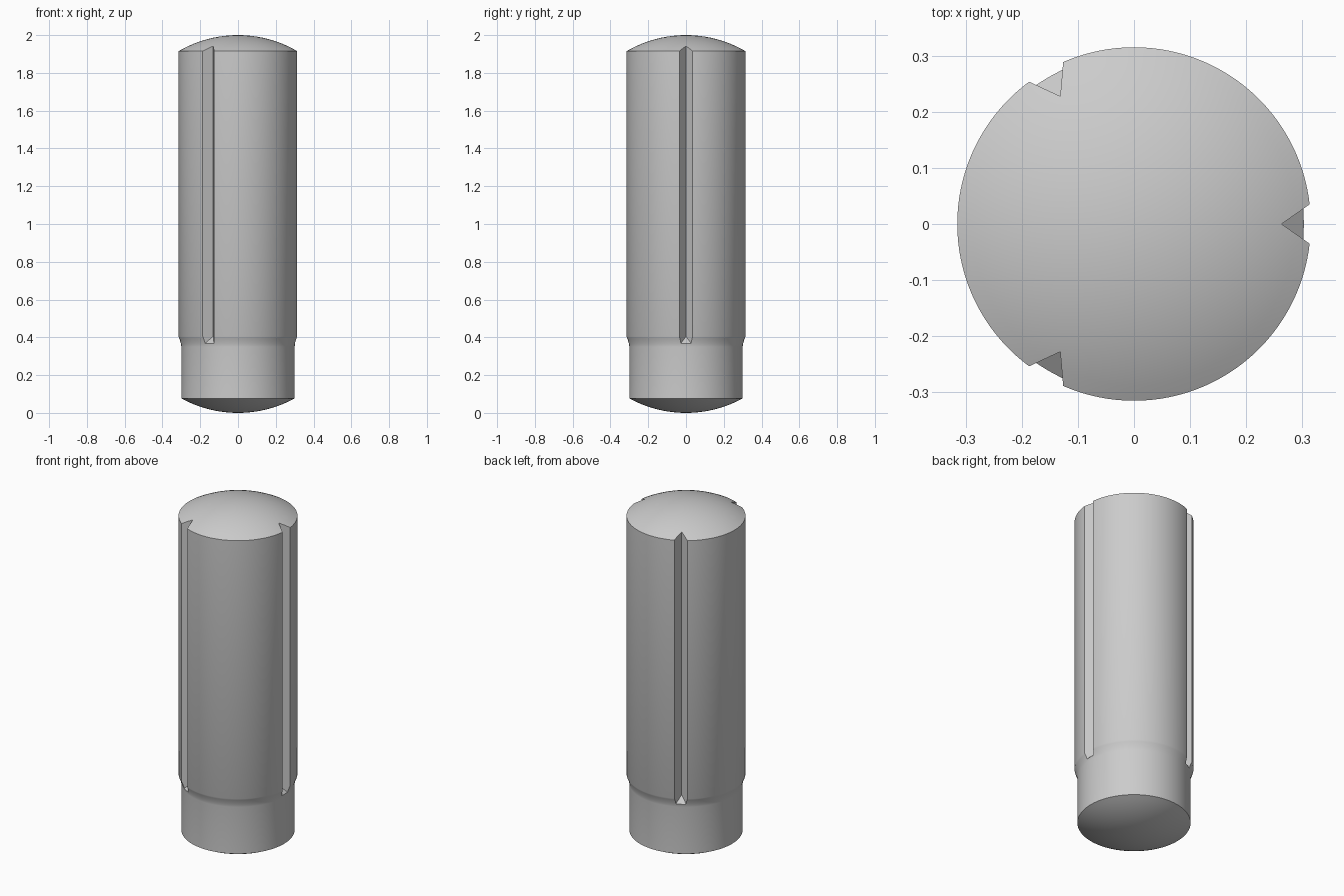
import bpy, bmesh, math
from mathutils import Matrix, Vector

if "Cube" in bpy.data.objects:
    bpy.data.objects.remove(bpy.data.objects["Cube"])

R_TOP, R_LOW, R_DOME, SEG = 0.315, 0.30, 0.625, 128


def dome(radius, steps=12):
    # radius and sagitta pairs from the pole to the rim of a spherical end
    pts = []
    for i in range(steps + 1):
        r = radius * i / steps
        pts.append((r, R_DOME - math.sqrt(R_DOME ** 2 - r * r)))
    return pts


def make_object(name, bm):
    bmesh.ops.recalc_face_normals(bm, faces=bm.faces)
    mesh = bpy.data.meshes.new(name)
    bm.to_mesh(mesh)
    bm.free()
    obj = bpy.data.objects.new(name, mesh)
    bpy.context.collection.objects.link(obj)
    return obj


# Turned pin body: domed base, narrow pilot, flared step, wide shank, domed top
profile = dome(R_LOW)
for i in range(7):
    t = i / 6
    profile.append((R_LOW + (R_TOP - R_LOW) * t ** 1.5, 0.35 + 0.055 * t))
profile += [(r, 2 - h) for r, h in reversed(dome(R_TOP))]

bm = bmesh.new()
verts = [bm.verts.new((r, 0, z)) for r, z in profile]
edges = [bm.edges.new(pair) for pair in zip(verts, verts[1:])]
bmesh.ops.spin(bm, geom=verts + edges, cent=(0, 0, 0), axis=(0, 0, 1),
               angle=math.tau, steps=SEG)
bmesh.ops.remove_doubles(bm, verts=bm.verts, dist=1e-5)
pin = make_object("grooved_pin", bm)

# Three V-shaped groove cutters with sloping lower ends
bm = bmesh.new()
for k in range(3):
    turn = Matrix.Rotation(k * math.tau / 3, 3, 'Z')
    rings = []
    for slope, z in ((0.95, 0.405), (0, 2.2)):
        ring = []
        for depth, side in ((0, 0), (0.12, -1), (0.12, 1)):
            p = Vector((0.263 + depth, side * depth * 0.7, z - slope * depth))
            ring.append(bm.verts.new(turn @ p))
        rings.append(ring)
    low, high = rings
    bm.faces.new(low)
    bm.faces.new(high)
    for i in range(3):
        j = (i + 1) % 3
        bm.faces.new((low[i], low[j], high[j], high[i]))
cutter = make_object("groove_cutter", bm)
cutter.hide_render = True
cutter.display_type = 'WIRE'

cut = pin.modifiers.new("grooves", 'BOOLEAN')
cut.operation = 'DIFFERENCE'
cut.solver = 'EXACT'
cut.object = cutter

# Apply the cut, then smooth the curved surfaces and keep crisp edges
bpy.context.view_layer.objects.active = pin
pin.select_set(True)
bpy.ops.object.modifier_apply(modifier=cut.name)
bpy.data.objects.remove(cutter)
bpy.ops.object.shade_smooth_by_angle(angle=math.radians(25))
